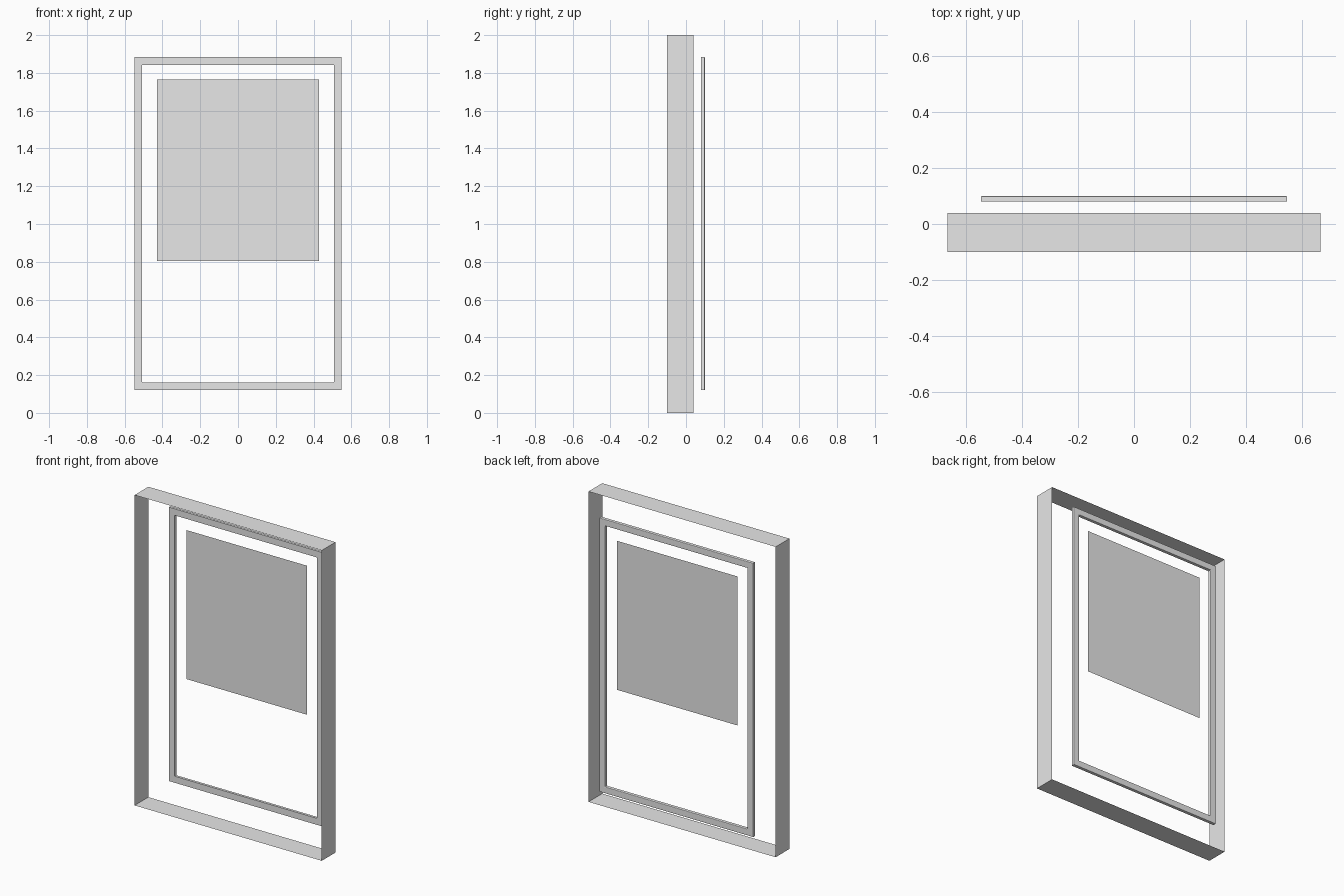
import bpy
import bmesh

if "Cube" in bpy.data.objects:
    bpy.data.objects.remove(bpy.data.objects["Cube"], do_unlink=True)

grey = bpy.data.materials.new("light_grey")
grey.use_nodes = True
grey.diffuse_color = (0.8, 0.8, 0.8, 1)
grey.node_tree.nodes["Principled BSDF"].inputs["Base Color"].default_value = (0.8, 0.8, 0.8, 1)


def add_object(name, bm):
    mesh = bpy.data.meshes.new(name)
    bm.to_mesh(mesh)
    bm.free()
    mesh.materials.append(grey)
    obj = bpy.data.objects.new(name, mesh)
    bpy.context.collection.objects.link(obj)


def rectangle(bm, half_x, z0, z1, y):
    corners = ((-half_x, z0), (half_x, z0), (half_x, z1), (-half_x, z1))
    return [bm.verts.new((x, y, z)) for x, z in corners]


def bridge(bm, a, b):
    """Join two rectangular loops with four quads."""
    for i in range(4):
        j = (i + 1) % 4
        bm.faces.new((a[i], a[j], b[j], b[i]))


# Open surround: a thin sheet sleeve facing inward
bm = bmesh.new()
bridge(bm, rectangle(bm, 0.667, 0, 2, -0.1), rectangle(bm, 0.667, 0, 2, 0.04))
add_object("surround", bm)

# Slim frame with softened back edges and inner corners
bm = bmesh.new()
loops = [rectangle(bm, 0.548, 0.12, 1.885, 0.08), rectangle(bm, 0.548, 0.12, 1.885, 0.1),
         rectangle(bm, 0.508, 0.162, 1.843, 0.1), rectangle(bm, 0.508, 0.162, 1.843, 0.08)]
for i in range(4):
    bridge(bm, loops[i], loops[(i + 1) % 4])
bmesh.ops.recalc_face_normals(bm, faces=bm.faces[:])
outer_back, inner_back, inner_front = (set(loop) for loop in loops[1:])
soft = [e for e in bm.edges
        if set(e.verts) <= outer_back or set(e.verts) <= inner_back
        or (set(e.verts) & inner_back and set(e.verts) & inner_front)]
bmesh.ops.bevel(bm, geom=soft, offset=0.004, segments=2, profile=0.5, affect='EDGES')
add_object("frame", bm)

# Flat panel
bm = bmesh.new()
bm.faces.new(rectangle(bm, 0.43, 0.805, 1.765, 0.09))
add_object("panel", bm)
